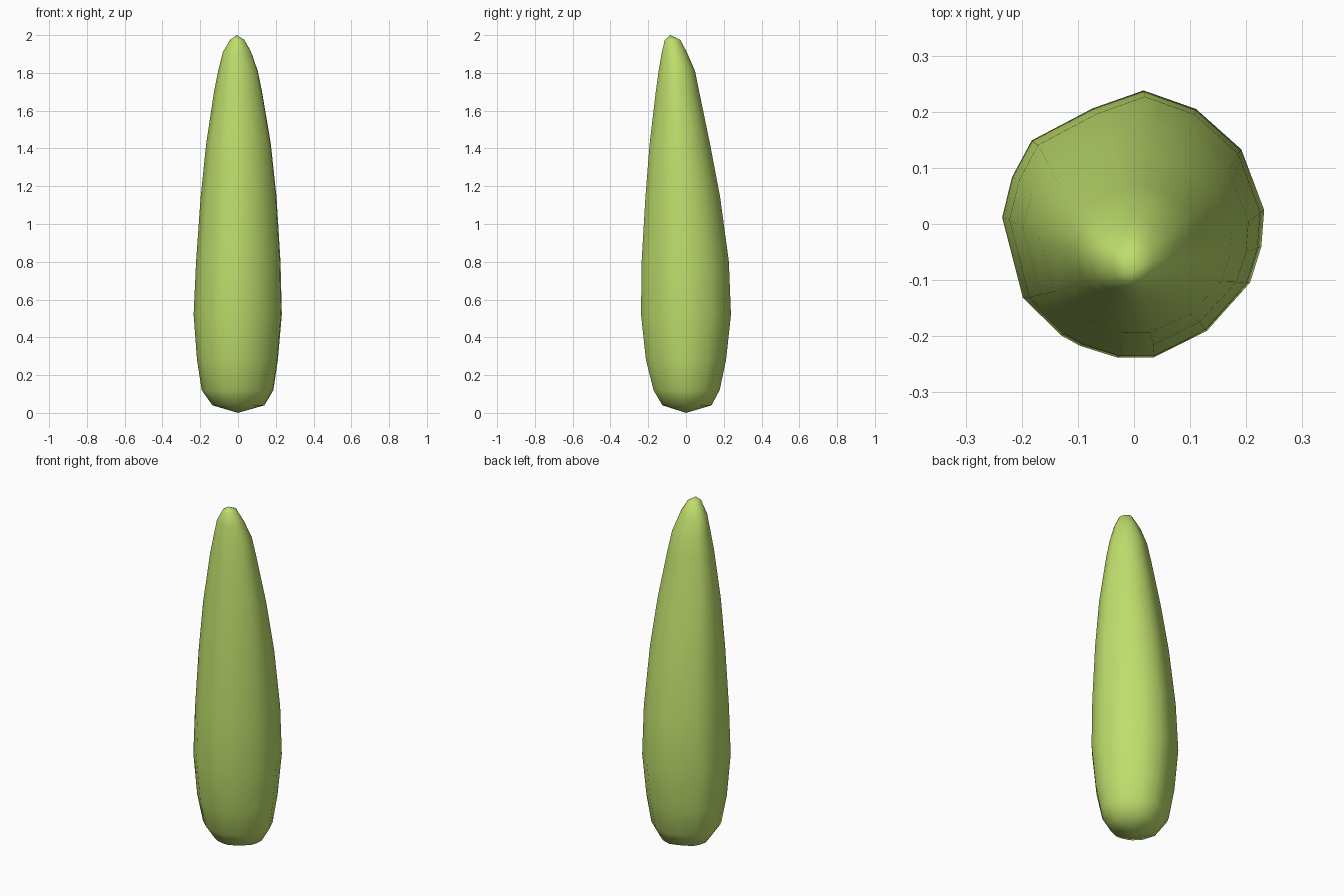
import bpy, bmesh

if "Cube" in bpy.data.objects:
    bpy.data.objects.remove(bpy.data.objects["Cube"])

# Uneven many-sided cross-section, as seen from above
SECTION = [(.018, .238), (.112, .205), (.193, .133), (.234, .025), (.229, -.04),
           (.209, -.104), (.132, -.190), (.036, -.238), (-.029, -.238),
           (-.096, -.217), (-.130, -.198), (-.198, -.131), (-.235, .012),
           (-.217, .084), (-.182, .149), (-.073, .206)]

# Height, then left, right, front and back limits of each ring
RINGS = [(.04, -.135, .14, -.125, .135),
         (.12, -.192, .188, -.172, .178),
         (.28, -.217, .212, -.212, .212),
         (.52, -.235, .233, -.238, .238),
         (.80, -.222, .226, -.235, .227),
         (1.14, -.198, .205, -.215, .181),
         (1.42, -.169, .175, -.193, .128),
         (1.70, -.127, .128, -.160, .070),
         (1.81, -.105, .105, -.145, .048),
         (1.91, -.080, .070, -.128, .004),
         (1.975, -.042, .034, -.112, -.030)]

bm = bmesh.new()
loops = []
for z, x0, x1, y0, y1 in RINGS:
    cx, cy, rx, ry = (x0 + x1) / 2, (y0 + y1) / 2, (x1 - x0) / 2, (y1 - y0) / 2
    loops.append([bm.verts.new((cx + x / .235 * rx, cy + y / .238 * ry, z))
                  for x, y in SECTION])

# Skin between rings
n = len(SECTION)
for a, b in zip(loops, loops[1:]):
    for i in range(n):
        j = (i + 1) % n
        bm.faces.new((a[i], a[j], b[j], b[i]))

# Rounded foot and leaning tip
for loop, point in ((loops[0], (0, 0, 0)), (loops[-1], (-.006, -.083, 2))):
    end = bm.verts.new(point)
    for i in range(n):
        bm.faces.new((loop[i], loop[(i + 1) % n], end))
bmesh.ops.recalc_face_normals(bm, faces=bm.faces)
for f in bm.faces:
    f.smooth = True

mesh = bpy.data.meshes.new("tree_crown")
bm.to_mesh(mesh)
bm.free()
crown = bpy.data.objects.new("tree_crown", mesh)
bpy.context.collection.objects.link(crown)

# Leaf green
leaf = bpy.data.materials.new("leaf_green")
leaf.diffuse_color = (.52, .73, .15, 1)
leaf.use_nodes = True
leaf.node_tree.nodes["Principled BSDF"].inputs["Base Color"].default_value = leaf.diffuse_color
mesh.materials.append(leaf)
